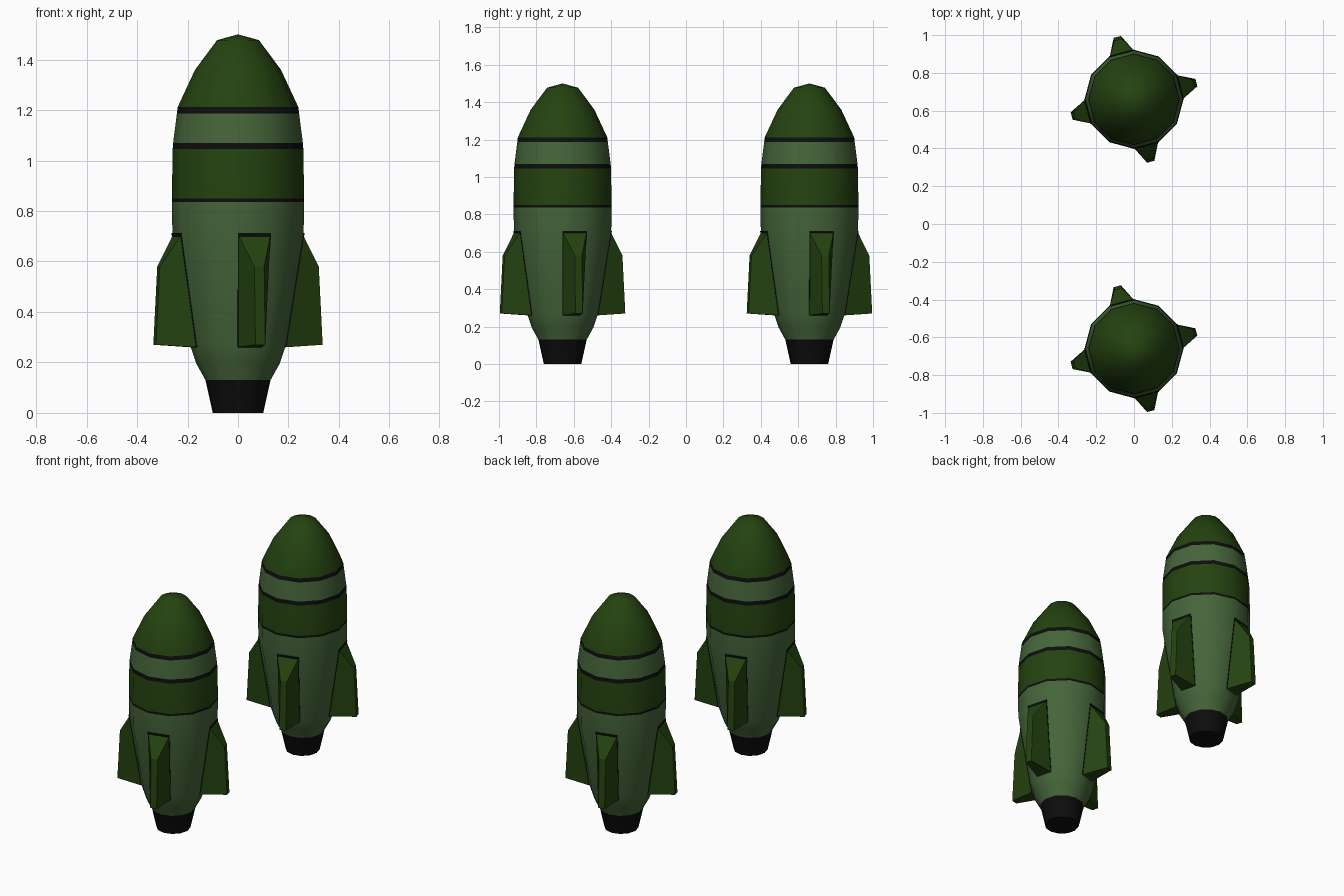
import bpy, bmesh, math
from mathutils import Matrix

if "Cube" in bpy.data.objects:
    bpy.data.objects.remove(bpy.data.objects["Cube"])

SIDES = 12


def material(name, rgb):
    m = bpy.data.materials.new(name)
    m.diffuse_color = (*rgb, 1)
    m.use_nodes = True
    m.node_tree.nodes["Principled BSDF"].inputs["Base Color"].default_value = m.diffuse_color
    return m


DARK = material("dark green", (0.018, 0.056, 0.005))
LIGHT = material("light green", (0.060, 0.130, 0.042))
BLACK = material("black", (0.004, 0.004, 0.004))
MATS = [DARK, LIGHT, BLACK]

# Hull profile: radius, height, colour of the band that starts there
PROFILE = [
    (0.100, 0.00, 2), (0.129, 0.13, 1), (0.165, 0.195, 1), (0.190, 0.27, 1),
    (0.260, 0.71, 1), (0.262, 0.836, 2), (0.262, 0.85, 0), (0.259, 1.045, 2),
    (0.257, 1.07, 1), (0.242, 1.187, 2), (0.239, 1.212, 0), (0.170, 1.36, 0),
    (0.083, 1.477, 0),
]


def finish(bm, name, mats, y, smooth):
    bmesh.ops.recalc_face_normals(bm, faces=bm.faces)
    me = bpy.data.meshes.new(name)
    bm.to_mesh(me)
    bm.free()
    for m in mats:
        me.materials.append(m)
    ob = bpy.data.objects.new(name, me)
    ob.location.y = y
    bpy.context.collection.objects.link(ob)
    if smooth:
        bpy.ops.object.select_all(action='DESELECT')
        ob.select_set(True)
        bpy.context.view_layer.objects.active = ob
        bpy.ops.object.shade_smooth_by_angle(angle=math.radians(40))
    return ob


def hull(name, y):
    bm = bmesh.new()
    rings = []
    for r, z, _ in PROFILE:
        rings.append([bm.verts.new((r * math.cos(2 * math.pi * i / SIDES),
                                    r * math.sin(2 * math.pi * i / SIDES), z))
                      for i in range(SIDES)])
    for k in range(len(rings) - 1):
        a, b = rings[k], rings[k + 1]
        for i in range(SIDES):
            j = (i + 1) % SIDES
            bm.faces.new((a[i], a[j], b[j], b[i])).material_index = PROFILE[k][2]
    # nozzle floor and nose tip
    bm.faces.new(rings[0]).material_index = 2
    tip = bm.verts.new((0, 0, 1.5))
    for i in range(SIDES):
        bm.faces.new((rings[-1][i], rings[-1][(i + 1) % SIDES], tip))
    finish(bm, name, MATS, y, True)


def plate_solid(name, outline, mat, y, angle):
    """Solid from a side outline of (radial, height, half width) points."""
    bm = bmesh.new()
    left = [bm.verts.new((r, -w, z)) for r, z, w in outline]
    right = [bm.verts.new((r, w, z)) for r, z, w in outline]
    bm.faces.new(left)
    bm.faces.new(right)
    n = len(outline)
    for i in range(n):
        j = (i + 1) % n
        bm.faces.new((left[i], left[j], right[j], right[i]))
    bmesh.ops.transform(bm, matrix=Matrix.Rotation(angle, 4, 'Z'), verts=bm.verts)
    finish(bm, name, [mat], y, False)


# Each fin grows out of one flat side of the hull
FIN = [(0.250, 0.704, 0.066), (0.326, 0.58, 0.020),
       (0.342, 0.27, 0.020), (0.182, 0.26, 0.049)]
# Thin dark seam behind each fin
SEAM = [(0.247, 0.712, 0.068), (0.255, 0.712, 0.068),
        (0.186, 0.262, 0.050), (0.178, 0.262, 0.050)]

for label, y in (("near", -0.66), ("far", 0.66)):
    hull(f"{label}_hull", y)
    for k in range(4):
        ang = math.radians(15 + 90 * k)
        plate_solid(f"{label}_fin_{k + 1}", FIN, DARK, y, ang)
        plate_solid(f"{label}_fin_seam_{k + 1}", SEAM, BLACK, y, ang)
